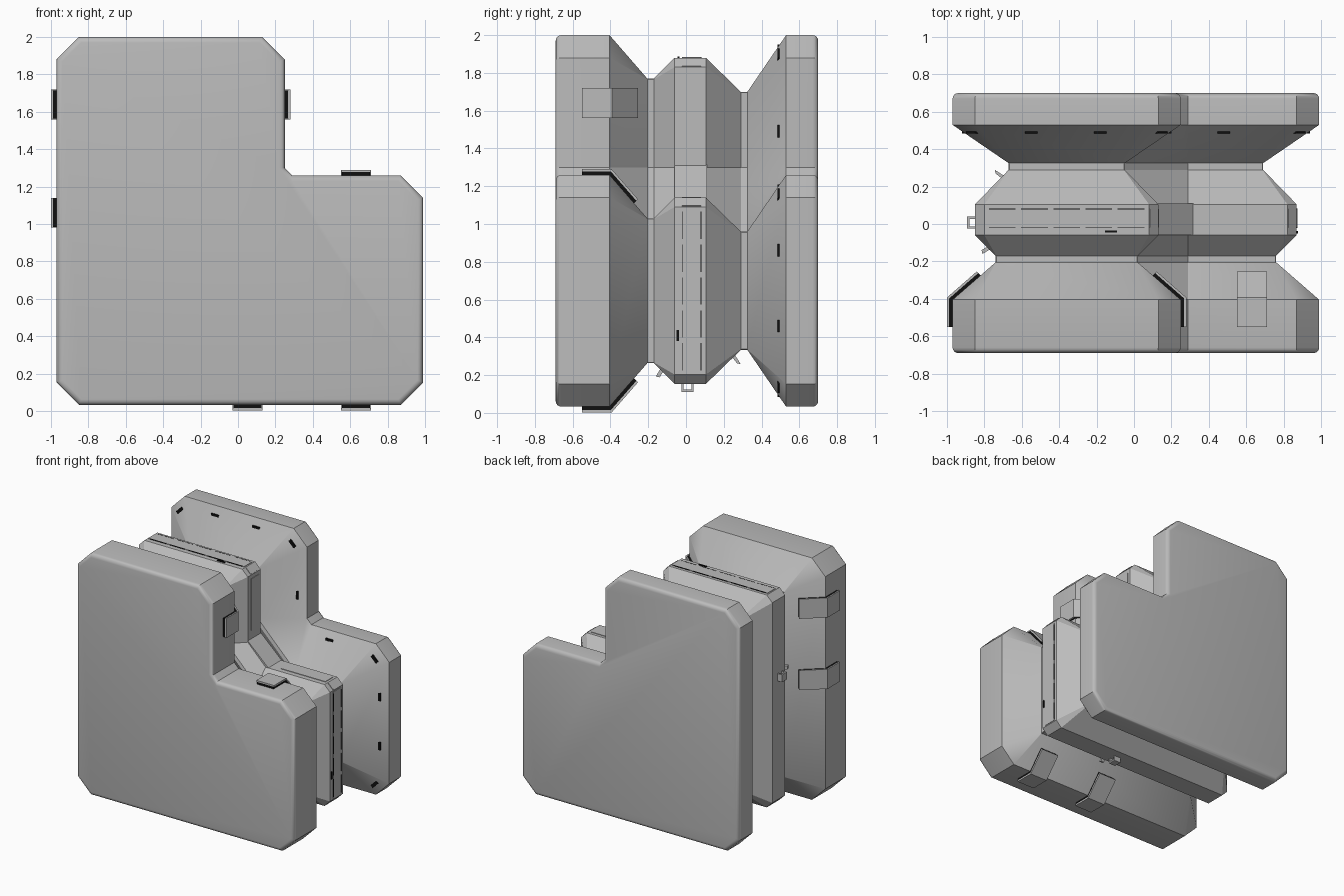
import bpy, bmesh, math
from mathutils import Vector

cube = bpy.data.objects.get("Cube")
if cube:
    bpy.data.objects.remove(cube)


def material(name, value):
    m = bpy.data.materials.new(name)
    m.use_nodes = True
    colour = (value, value, value, 1)
    m.diffuse_color = colour
    m.node_tree.nodes["Principled BSDF"].inputs["Base Color"].default_value = colour
    return m


GREY = material("body grey", 0.5)
BLACK = material("gap black", 0.005)

# Outer limits of the L-shaped silhouette
LEFT, RIGHT, BOTTOM, TOP, NOTCH_X, NOTCH_Z = -0.97, 0.99, 0.033, 2.0, 0.25, 1.26
CUT = 0.12


def make(name, rings, mat, smooth=False):
    """Skin a list of equal-sized rings and cap both ends."""
    bm = bmesh.new()
    loops = [[bm.verts.new(p) for p in ring] for ring in rings]
    n = len(loops[0])
    for a, b in zip(loops, loops[1:]):
        for i in range(n):
            j = (i + 1) % n
            bm.faces.new((a[i], a[j], b[j], b[i]))
    bm.faces.new(loops[0][::-1])
    bm.faces.new(loops[-1])
    bmesh.ops.recalc_face_normals(bm, faces=bm.faces)
    mesh = bpy.data.meshes.new(name)
    bm.to_mesh(mesh)
    bm.free()
    mesh.materials.append(mat)
    ob = bpy.data.objects.new(name, mesh)
    bpy.context.collection.objects.link(ob)
    if smooth:
        bpy.ops.object.select_all(action="DESELECT")
        ob.select_set(True)
        bpy.context.view_layer.objects.active = ob
        bpy.ops.object.shade_smooth_by_angle(angle=math.radians(30))
    return ob


def outline(y, d):
    """L outline shrunk by d, with cut corners and a sloped inner corner."""
    c = max(0.004, CUT - 0.586 * d)
    l, r, b, t = LEFT + d, RIGHT - d, BOTTOM + d, TOP - d
    nx, nz = NOTCH_X - d, NOTCH_Z - d
    pts = [(l + c, b), (r - c, b), (r, b + c), (r, nz - c), (r - c, nz),
           (NOTCH_X + 0.04, nz), (nx, NOTCH_Z + 0.04),
           (nx, t - c), (nx - c, t), (l + c, t), (l, t - c), (l, b + c)]
    return [Vector((x, y, z)) for x, z in pts]


# Body: plates, grooves and middle ridge lofted from front to back
R = 0.03
arc = [(R * (1 - math.cos(a)), R * (1 - math.sin(a)))
       for a in (math.pi / 2 * i / 4 for i in range(5))]
section = [(-0.69 + y, d) for y, d in arc]
section += [(-0.405, 0), (-0.205, 0.23), (-0.17, 0.23), (-0.06, 0.12),
            (0.105, 0.12), (0.29, 0.30), (0.325, 0.30), (0.53, 0)]
section += [(0.70 - y, d) for y, d in reversed(arc)]
make("body", [outline(y, d) for y, d in section], GREY, True)

# Sloped corner block on the ridge
corner = [(0.12, 1.32), (0.32, 1.135), (0.32, 1.10), (0.10, 1.10), (0.10, 1.32)]
make("ridge_corner_block",
     [[Vector((x, y, z)) for x, z in corner] for y in (-0.06, 0.11)], GREY)

# Each side: origin, direction along it, outward direction, all in x and z
DIAG = math.sqrt(0.5)
H = CUT / 2
SIDES = {
    "top": ((0, TOP), (1, 0), (0, 1)),
    "step": ((0, NOTCH_Z), (1, 0), (0, 1)),
    "bottom": ((0, BOTTOM), (1, 0), (0, -1)),
    "right": ((RIGHT, 0), (0, 1), (1, 0)),
    "notch": ((NOTCH_X, 0), (0, 1), (1, 0)),
    "left": ((LEFT, 0), (0, 1), (-1, 0)),
    "top_left_corner": ((LEFT + H, TOP - H), (DIAG, DIAG), (-DIAG, DIAG)),
    "top_right_corner": ((NOTCH_X - H, TOP - H), (DIAG, -DIAG), (DIAG, DIAG)),
    "step_corner": ((RIGHT - H, NOTCH_Z - H), (DIAG, -DIAG), (DIAG, DIAG)),
    "low_right_corner": ((RIGHT - H, BOTTOM + H), (DIAG, DIAG), (DIAG, -DIAG)),
    "low_left_corner": ((LEFT + H, BOTTOM + H), (DIAG, -DIAG), (-DIAG, -DIAG)),
    "inner_corner": ((NOTCH_X + 0.02, NOTCH_Z + 0.02), (DIAG, -DIAG), (DIAG, DIAG)),
}


def prism(name, side, profile, s0, s1, mat=GREY):
    """Extrude a (y, height) profile along one side between s0 and s1."""
    o, t, n = SIDES[side]
    rings = [[Vector((o[0] + s * t[0] + h * n[0], y, o[1] + s * t[1] + h * n[1]))
              for y, h in profile] for s in (s0, s1)]
    return make(name, rings, mat)


def block(name, side, y0, y1, h0, h1, s0, s1, mat=GREY):
    return prism(name, side, [(y0, h0), (y1, h0), (y1, h1), (y0, h1)], s0, s1, mat)


def bent(h0, h1):
    """Bent strip lying on the front plate and its rear slope."""
    def line(h):
        return [(-0.55, h), (-0.405 + 0.4 * h, h), (-0.275 + 0.7 * h, -0.15 + 0.7 * h)]
    return line(h0) + line(h1)[::-1]


# Bent clips over the front plate, with a dark gap beneath
for side, s in (("left", 1.64), ("left", 1.06), ("notch", 1.64),
                ("step", 0.63), ("bottom", 0.63), ("bottom", 0.05)):
    prism(side + "_clip", side, bent(0.018, 0.03), s - 0.08, s + 0.08)
    prism(side + "_clip_gap", side, bent(-0.002, 0.018), s - 0.075, s + 0.075, BLACK)

# Dark slots around the rear plate's slope
slots = [("top", -0.55), ("top", -0.18), ("notch", 1.49), ("step", 0.48),
         ("right", 0.86), ("right", 0.46), ("bottom", -0.5), ("bottom", 0),
         ("bottom", 0.5), ("left", 0.5), ("left", 1.0), ("left", 1.5)]
slots += [(side, 0) for side in SIDES if side.endswith("corner")]
for side, s in slots:
    block(side + "_slot", side, 0.484, 0.494, -0.075, -0.05, s - 0.033, s + 0.033, BLACK)

# Flat inlay strips on the ridge, with broken dark seams on both edges
for side, s0, s1 in (("top", -0.79, 0.07), ("right", 0.21, 1.08), ("step", 0.40, 0.80),
                     ("notch", 1.38, 1.80)):
    block(side + "_ridge_inlay", side, -0.02, 0.08, -0.13, -0.116, s0, s1)
    if side in ("top", "right"):
        step = (s1 - s0) / 5
        for i in range(5):
            for y in (-0.022, 0.078):
                block(side + "_inlay_seam", side, y, y + 0.004, -0.13, -0.115,
                      s0 + i * step + 0.015, s0 + (i + 1) * step - 0.015, BLACK)
for side in ("top_right_corner", "step_corner"):
    block(side + "_inlay", side, -0.02, 0.08, -0.13, -0.116, -0.03, 0.03)

# Small dark marks beside the inlays
block("top_mark", "top", -0.046, -0.034, -0.13, -0.113, -0.155, -0.09, BLACK)
block("right_mark", "right", -0.05, -0.038, -0.13, -0.113, 0.38, 0.44, BLACK)

# Square loops and hooks under and beside the ridge
for side, s in (("bottom", 0.2), ("left", 1.2)):
    for y0, y1, h0, h1 in ((-0.025, -0.013, -0.13, -0.08), (0.028, 0.04, -0.13, -0.08),
                           (-0.025, 0.04, -0.09, -0.078)):
        block(side + "_loop", side, y0, y1, h0, h1, s - 0.03, s + 0.03)
    for y, h, lean in ((-0.12, -0.18, -0.03), (0.24, -0.25, 0.04)):
        prism(side + "_hook", side,
              [(y - 0.01, h - 0.03), (y + 0.015, h - 0.03),
               (y + lean + 0.01, h + 0.025), (y + lean - 0.01, h + 0.02)],
              s - 0.015, s + 0.015)
